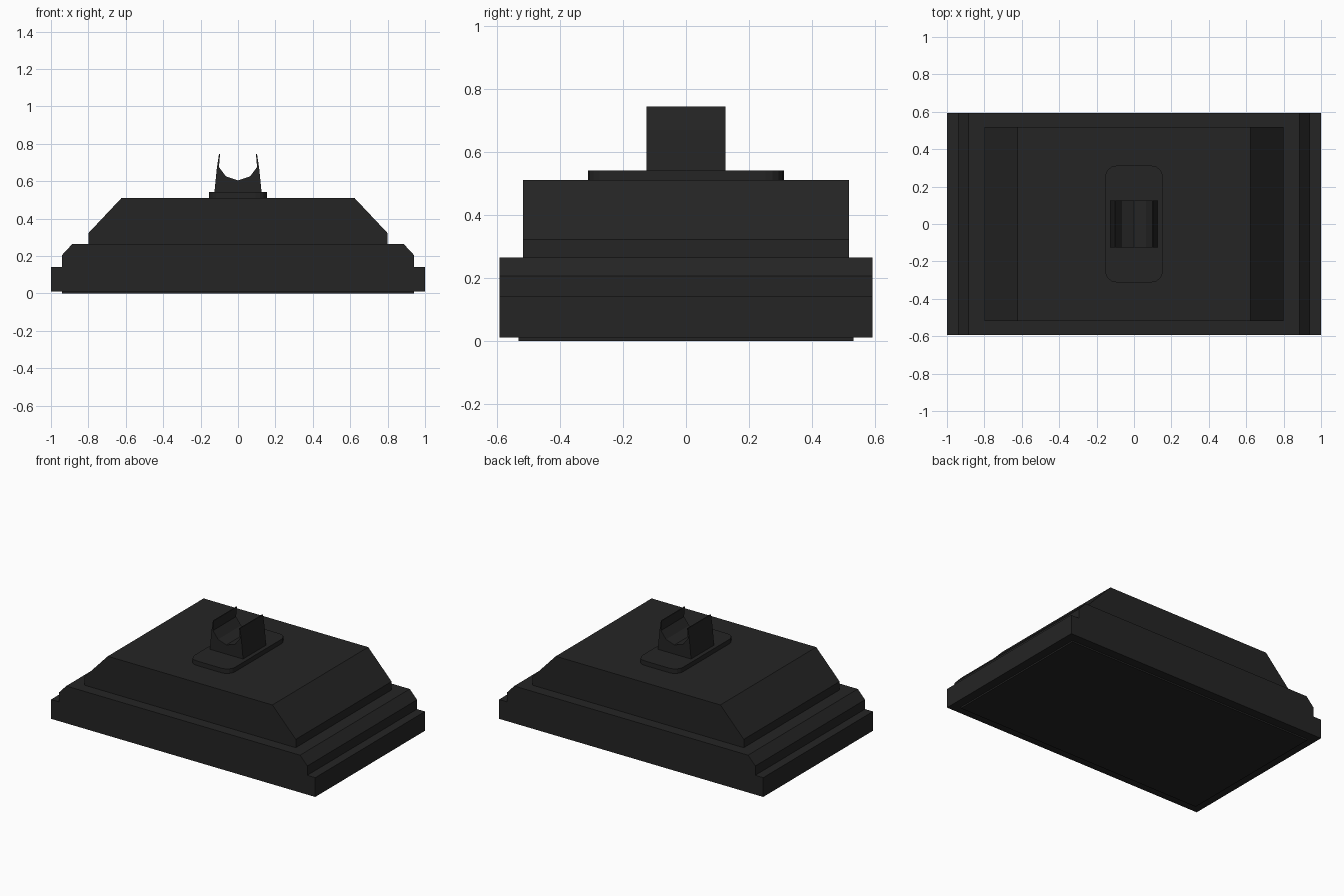
import bpy
import math

if "Cube" in bpy.data.objects:
    bpy.data.objects.remove(bpy.data.objects["Cube"])

black = bpy.data.materials.new("matte black")
black.diffuse_color = (0.018, 0.018, 0.018, 1)
black.use_nodes = True
black.node_tree.nodes["Principled BSDF"].inputs["Base Color"].default_value = black.diffuse_color


def extrude(name, outline, half_or_range, axis):
    """Extrude a 2D outline along y (outline is x,z) or z (outline is x,y)."""
    lo, hi = half_or_range
    n = len(outline)
    if axis == "y":
        verts = [(x, d, z) for d in (lo, hi) for x, z in outline]
    else:
        verts = [(x, y, d) for d in (lo, hi) for x, y in outline]
    faces = [list(range(n)), list(range(n, 2 * n))]
    faces += [(i, (i + 1) % n, n + (i + 1) % n, n + i) for i in range(n)]
    mesh = bpy.data.meshes.new(name)
    mesh.from_pydata(verts, [], faces)
    mesh.materials.append(black)
    obj = bpy.data.objects.new(name, mesh)
    bpy.context.collection.objects.link(obj)
    # consistent outward normals
    bpy.context.view_layer.objects.active = obj
    obj.select_set(True)
    bpy.ops.object.mode_set(mode="EDIT")
    bpy.ops.mesh.select_all(action="SELECT")
    bpy.ops.mesh.normals_make_consistent(inside=False)
    bpy.ops.object.mode_set(mode="OBJECT")
    obj.select_set(False)
    return obj


def mirrored(right):
    """Complete a right-hand outline by mirroring it across x = 0."""
    return right + [(-x, z) for x, z in reversed(right) if x > 0]


def rounded_rect(hx, hy, r, steps=4):
    pts = []
    for k, (sx, sy) in enumerate([(1, 1), (-1, 1), (-1, -1), (1, -1)]):
        for i in range(steps + 1):
            a = math.pi / 2 * (k + i / steps)
            pts.append((sx * (hx - r) + r * math.cos(a), sy * (hy - r) + r * math.sin(a)))
    return pts


# thin foot under the base
extrude("foot_pad", mirrored([(0.94, 0), (0.94, 0.011)]), (-0.532, 0.532), "y")

# stepped base with chamfered shoulders
extrude("stepped_base", mirrored([(1, 0.01), (1, 0.142), (0.94, 0.142), (0.94, 0.206),
                                  (0.885, 0.265)]), (-0.593, 0.593), "y")

# upper body with sloped ends
extrude("upper_body", mirrored([(0.80, 0.265), (0.80, 0.322), (0.623, 0.51)]),
        (-0.518, 0.518), "y")

# rounded plate carrying the clip
extrude("clip_plate", rounded_rect(0.154, 0.312, 0.06), (0.51, 0.541), "z")

# two-pronged cradle clip
extrude("cradle_clip", mirrored([(0.126, 0.541), (0.113, 0.67), (0.102, 0.744), (0.096, 0.744),
                                 (0.102, 0.675), (0.064, 0.625), (0, 0.604)]),
        (-0.125, 0.125), "y")
